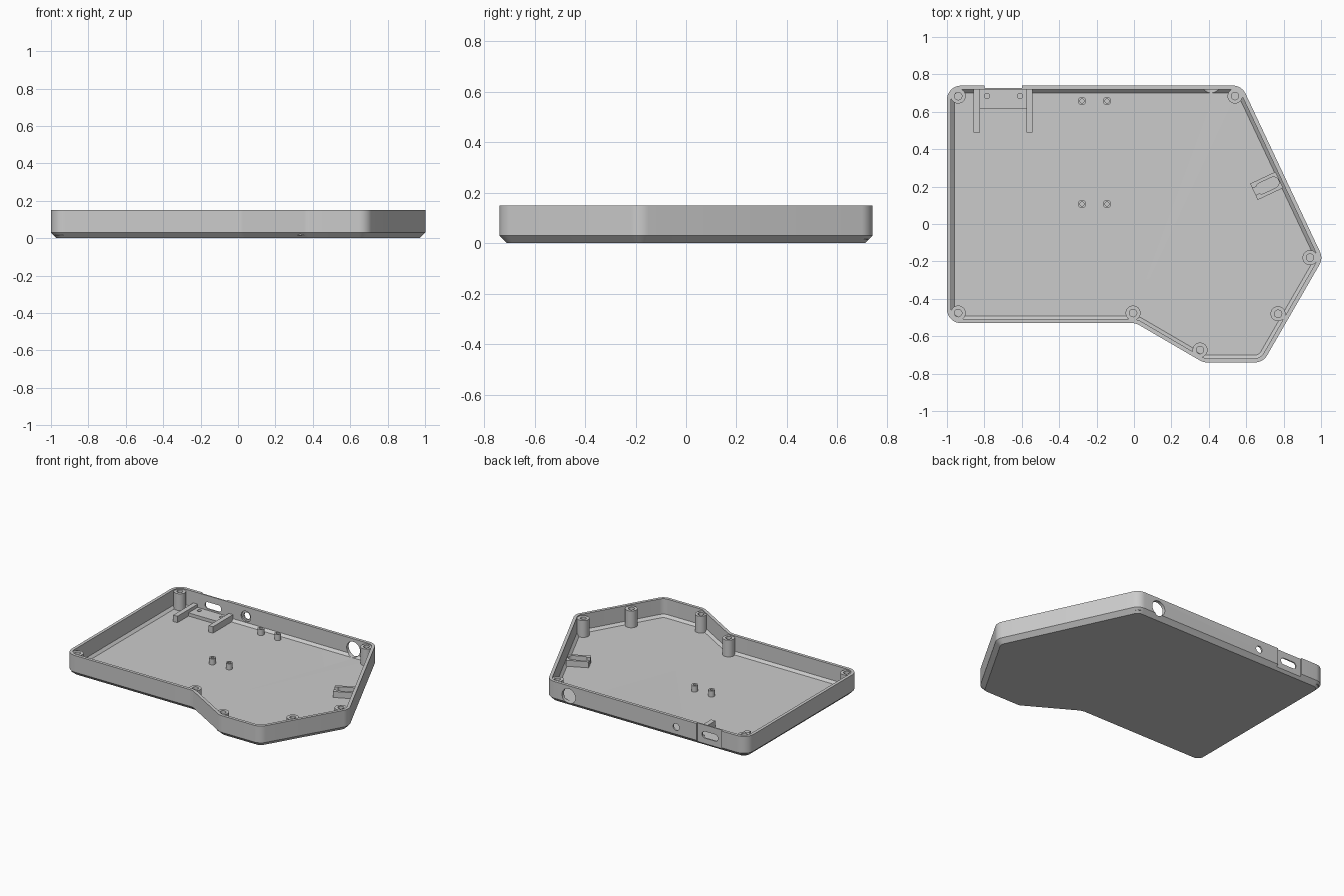
import bpy, bmesh, math
from mathutils import Vector, Matrix

if "Cube" in bpy.data.objects:
    bpy.data.objects.remove(bpy.data.objects["Cube"], do_unlink=True)

HEIGHT, WALL, CHAMFER = 0.15, 0.022, 0.03
FLOOR = WALL

grey = bpy.data.materials.new("matte grey")
grey.use_nodes = True
grey.diffuse_color = (0.6, 0.6, 0.6, 1)
grey.node_tree.nodes["Principled BSDF"].inputs["Base Color"].default_value = (0.6, 0.6, 0.6, 1)


def finish(ob):
    bpy.ops.object.select_all(action='DESELECT')
    ob.select_set(True)
    bpy.context.view_layer.objects.active = ob
    bpy.ops.object.shade_smooth_by_angle(angle=math.radians(30))


def make(name, bm):
    bmesh.ops.recalc_face_normals(bm, faces=bm.faces[:])
    mesh = bpy.data.meshes.new(name)
    bm.to_mesh(mesh)
    bm.free()
    mesh.materials.append(grey)
    ob = bpy.data.objects.new(name, mesh)
    bpy.context.collection.objects.link(ob)
    return ob


def loft(name, rings):
    """Skin matching closed rings and cap both ends."""
    bm = bmesh.new()
    loops = [[bm.verts.new(p) for p in ring] for ring in rings]
    n = len(loops[0])
    for a, b in zip(loops, loops[1:]):
        for i in range(n):
            j = (i + 1) % n
            bm.faces.new((a[i], a[j], b[j], b[i]))
    bm.faces.new(loops[0][::-1])
    bm.faces.new(loops[-1])
    return make(name, bm)


def lathe(name, x, y, profile, steps=32):
    turn = [2 * math.pi * i / steps for i in range(steps)]
    return loft(name, [[(x + r * math.cos(t), y + r * math.sin(t), z) for t in turn]
                       for r, z in profile])


def box(name, x0, x1, y0, y1, z0, z1):
    return loft(name, [[(x0, y0, z), (x1, y0, z), (x1, y1, z), (x0, y1, z)]
                       for z in (z0, z1)])


def stadium(name, half, r, depth0, depth1, steps=24):
    """Rounded slot extruded along z, long along x."""
    pts = []
    for side in (1, -1):
        for i in range(steps + 1):
            t = math.pi * (i / steps - 0.5) + (math.pi if side < 0 else 0)
            pts.append((side * half + r * math.cos(t), r * math.sin(t)))
    return loft(name, [[(x, y, z) for x, y in pts] for z in (depth0, depth1)])


def cut(ob, cutter):
    mod = ob.modifiers.new("cut", 'BOOLEAN')
    mod.operation, mod.solver, mod.object = 'DIFFERENCE', 'EXACT', cutter
    bpy.context.view_layer.update()
    bpy.context.view_layer.objects.active = ob
    bpy.ops.object.modifier_apply(modifier=mod.name)
    bpy.data.objects.remove(cutter, do_unlink=True)


# Case outline, counter-clockwise, sharp corners that get rounded
CORNERS = [Vector(p) for p in ((-1, -0.53), (0.01, -0.53), (0.37, -0.74), (0.69, -0.74),
                               (1.011, -0.184), (0.576, 0.74), (-1, 0.74))]


def outline(inset, z, radius=0.075, steps=8):
    ring, n = [], len(CORNERS)
    for i, c in enumerate(CORNERS):
        d0 = (c - CORNERS[i - 1]).normalized()
        d1 = (CORNERS[(i + 1) % n] - c).normalized()
        n0, n1 = Vector((-d0.y, d0.x)), Vector((-d1.y, d1.x))
        sign = 1 if d0.cross(d1) > 0 else -1
        mid = (n0 + n1).normalized()
        centre = c + mid * (sign * radius / mid.dot(n0))
        r = radius - sign * inset
        a0 = math.atan2(-sign * n0.y, -sign * n0.x)
        sweep = sign * math.acos(max(-1, min(1, n0.dot(n1))))
        for k in range(steps + 1):
            a = a0 + sweep * k / steps
            ring.append((centre.x + r * math.cos(a), centre.y + r * math.sin(a), z))
    return ring


# Tray with chamfered base, constant wall thickness
inner = CHAMFER + WALL * math.sqrt(2)
case = loft("case_shell", [outline(CHAMFER, 0), outline(0, CHAMFER), outline(0, HEIGHT),
                           outline(WALL, HEIGHT), outline(WALL, inner - WALL),
                           outline(inner - FLOOR, FLOOR)])

# Port recess, slot and round holes in the back wall
cut(case, box("recess_cutter", -0.80, -0.60, 0.727, 0.8, -0.1, 0.3))


def back_hole(x, z, r, y0, y1, half=0):
    c = stadium("hole_cutter", half, r, -y1, -y0)
    c.data.transform(Matrix.Translation((x, 0, z)) @ Matrix.Rotation(math.pi / 2, 4, 'X'))
    cut(case, c)


back_hole(-0.70, 0.08, 0.024, 0.69, 0.8, half=0.04)
back_hole(-0.44, 0.082, 0.025, 0.65, 0.8)
back_hole(-0.44, 0.082, 0.038, 0.65, 0.729)
back_hole(0.412, 0.075, 0.053, 0.65, 0.8)
finish(case)

# Screw bosses round the rim
BOSSES = [(-0.94, 0.684), (0.54, 0.684), (-0.94, -0.476), (-0.005, -0.476),
          (0.353, -0.674), (0.77, -0.48), (0.941, -0.18)]
for i, (x, y) in enumerate(BOSSES):
    finish(lathe(f"screw_boss_{i + 1}", x, y,
                 [(0.04, 0.015), (0.04, 0.142), (0.02, 0.142), (0.02, 0.03)]))

# Board standoffs on the floor
for x in (-0.278, -0.144):
    for y in (0.107, 0.657):
        finish(lathe("board_standoff", x, y,
                     [(0.022, 0.015), (0.022, 0.065), (0.011, 0.065), (0.011, 0.025)]))

# Port board holder: two rails and a low shelf with screw holes
for side, x in (("right", -0.84), ("left", -0.559)):
    finish(box(f"port_rail_{side}", x - 0.017, x + 0.017, 0.49, 0.722, 0.015, 0.068))
shelf = box("port_shelf", -0.825, -0.575, 0.615, 0.722, 0.015, 0.045)
for x in (-0.786, -0.61):
    cut(shelf, lathe("shelf_cutter", x, 0.684, [(0.014, 0.028), (0.014, 0.1)]))
finish(shelf)

# Cradle beside the slanted wall, with a rounded pocket and a narrow channel
cradle = box("cradle", -0.075, 0.075, -0.048, 0.048, 0.015, 0.065)
pocket = stadium("pocket_cutter", 0.035, 0.03, 0.035, 0.1)
pocket.data.transform(Matrix.Translation((0.005, 0, 0)))
cut(cradle, pocket)
cut(cradle, box("channel_cutter", -0.1, 0, -0.02, 0.02, 0.035, 0.1))
cradle.data.transform(Matrix.Translation((0.709, 0.204, 0))
                      @ Matrix.Rotation(math.atan2(0.435, 0.924), 4, 'Z'))
finish(cradle)
